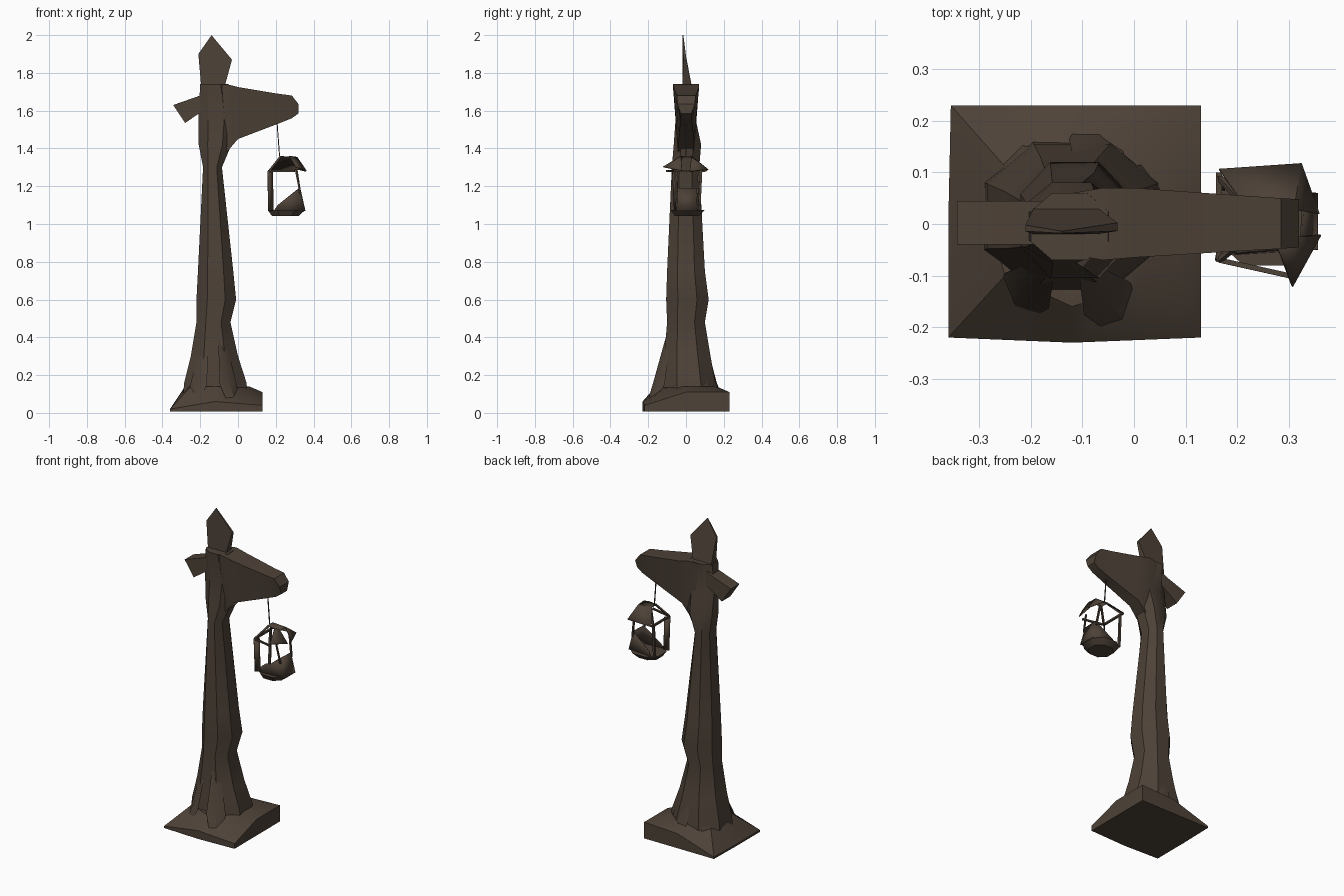
import bpy, bmesh
from mathutils import Vector

cube = bpy.data.objects.get("Cube")
if cube:
    bpy.data.objects.remove(cube, do_unlink=True)

COLOUR = (0.075, 0.054, 0.039, 1)
wood = bpy.data.materials.new("dark_brown_wood")
wood.use_nodes = True
wood.diffuse_color = COLOUR
shader = wood.node_tree.nodes["Principled BSDF"]
shader.inputs["Base Color"].default_value = COLOUR
shader.inputs["Roughness"].default_value = 0.9


def finish(name, bm, angle=0.6):
    bmesh.ops.recalc_face_normals(bm, faces=bm.faces)
    mesh = bpy.data.meshes.new(name)
    bm.to_mesh(mesh)
    bm.free()
    mesh.materials.append(wood)
    obj = bpy.data.objects.new(name, mesh)
    bpy.context.collection.objects.link(obj)
    bpy.ops.object.select_all(action='DESELECT')
    obj.select_set(True)
    bpy.context.view_layer.objects.active = obj
    bpy.ops.object.shade_smooth_by_angle(angle=angle)
    return obj


def loft(name, rings, angle=0.6):
    """Skin a stack of equal-length point rings and cap both ends."""
    bm = bmesh.new()
    loops = [[bm.verts.new(p) for p in ring] for ring in rings]
    n = len(loops[0])
    for a, b in zip(loops, loops[1:]):
        for i in range(n):
            j = (i + 1) % n
            bm.faces.new((a[i], a[j], b[j], b[i]))
    bm.faces.new(loops[0])
    bm.faces.new(loops[-1])
    return finish(name, bm, angle)


def octagon(x0, x1, y0, y1, z, k=0.45):
    """Chamfered rectangle lying flat at height z."""
    cx, cy, rx, ry = (x0 + x1) / 2, (y0 + y1) / 2, (x1 - x0) / 2, (y1 - y0) / 2
    corners = ((1, -k), (1, k), (k, 1), (-k, 1), (-1, k), (-1, -k), (-k, -1), (k, -1))
    return [(cx + u * rx, cy + v * ry, z) for u, v in corners]


def section(x, y0, y1, low, high, taper=0.6):
    """Upright trapezoid across the arm, narrower underneath."""
    return [(x, y0, high), (x, y1, high), (x, y1 * taper, low), (x, y0 * taper, low)]


def beam(name, start, end, width):
    """Thin square bar between two points."""
    a, b = Vector(start), Vector(end)
    d = (b - a).normalized()
    u = d.orthogonal().normalized() * width / 2
    v = d.cross(u)
    return loft(name, [[p + u, p + v, p - u, p - v] for p in (a, b)])


def plate(name, *polygons):
    """Thin sheet made of separate flat polygons."""
    bm = bmesh.new()
    for poly in polygons:
        bm.faces.new([bm.verts.new(p) for p in poly])
    bmesh.ops.remove_doubles(bm, verts=bm.verts, dist=0.001)
    obj = finish(name, bm)
    obj.modifiers.new("thickness", 'SOLIDIFY').thickness = 0.005
    return obj


# Uneven rocky footing, thickest at the back left corner
edge = [(0.13, -0.22, 0.04), (0.13, 0, 0.11), (0.13, 0.23, 0.11), (-0.1, 0.23, 0.1),
        (-0.355, 0.23, 0.02), (-0.36, 0, 0.02), (-0.36, -0.22, 0.02), (-0.12, -0.23, 0.06)]
top = [(0.0, -0.12, 0.13), (0.06, 0, 0.14), (0.03, 0.15, 0.14), (-0.1, 0.16, 0.14),
       (-0.24, 0.1, 0.14), (-0.28, 0, 0.14), (-0.25, -0.1, 0.14), (-0.12, -0.16, 0.14)]
loft("footing", [[(x, y, 0.008) for x, y, z in edge], edge, top])

# Tapered post, from flared foot to head
post_rows = [(-0.29, 0.05, -0.13, 0.16, 0.1), (-0.285, 0.045, -0.125, 0.155, 0.16),
             (-0.25, 0.0, -0.115, 0.13, 0.3), (-0.22, -0.04, -0.1, 0.1, 0.48),
             (-0.22, -0.01, -0.105, 0.12, 0.6), (-0.212, -0.025, -0.1, 0.1, 0.75),
             (-0.185, -0.085, -0.075, 0.07, 1.3), (-0.208, -0.035, -0.065, 0.08, 1.42),
             (-0.21, -0.02, -0.055, 0.05, 1.56), (-0.2, -0.05, -0.07, 0.06, 1.74)]
loft("post", [octagon(*row) for row in post_rows])

# Roots folded over the footing: outer tip, then the point where each meets the post
roots = [((-0.24, -0.17), (-0.17, -0.08)), ((-0.02, -0.19), (-0.09, -0.09)),
         ((0.08, 0.08), (-0.04, 0.04)), ((-0.06, 0.2), (-0.09, 0.09)),
         ((-0.27, 0.13), (-0.18, 0.07))]
for i, (tip, heel) in enumerate(roots):
    t, h = Vector((*tip, 0.04)), Vector((*heel, 0.42))
    side = (h - t).cross(Vector((0, 0, 1))).normalized()
    mid = t.lerp(h, 0.45)
    mid.z = 0.15
    rings = []
    for p, w, rise in ((t, 0.035, 0.03), (mid, 0.055, 0.04), (h, 0.02, 0.01)):
        inward = (h - t).normalized() * 0.03
        rings.append([p - side * w, p + Vector((0, 0, rise)), p + side * w,
                      p + inward - Vector((0, 0, 0.03))])
    loft(f"root_{i + 1}", rings)

# Long bracket arm and the short stub opposite
arm_rows = [(-0.12, -0.06, 0.06, 1.36, 1.735), (-0.06, -0.07, 0.07, 1.38, 1.74),
            (0.0, -0.065, 0.07, 1.45, 1.725), (0.21, -0.052, 0.055, 1.53, 1.69),
            (0.285, -0.048, 0.05, 1.56, 1.68), (0.32, -0.045, 0.048, 1.585, 1.635)]
loft("arm", [section(*row) for row in arm_rows])
stub_profile = [(-0.17, 1.7), (-0.2, 1.68), (-0.343, 1.63), (-0.28, 1.535), (-0.17, 1.61)]
loft("stub", [[(x, y, z) for x, z in stub_profile] for y in (-0.04, 0.045)])

# Flat spearhead finial, thinning upward
outline = [(-0.195, 1.73, 0.025), (-0.21, 1.9, 0.006), (-0.14, 2.0, 0.002),
           (-0.032, 1.87, 0.008), (-0.07, 1.73, 0.025)]
loft("finial", [[(x, s * d + (1.8 - z) * 0.08, z) for x, z, d in outline] for s in (-1, 1)])

# Lantern hanger and open frame
beam("hanger", (0.205, 0, 1.56), (0.22, 0, 1.36), 0.007)
for i, y in enumerate((-0.07, 0.09)):
    beam(f"roof_strut_{i + 1}", (0.165, y, 1.28), (0.225, y * 0.3, 1.355), 0.014)
beam("roof_rim_left", (0.165, -0.07, 1.28), (0.165, 0.1, 1.28), 0.016)
beam("roof_rim_front", (0.165, -0.07, 1.28), (0.3, -0.1, 1.28), 0.014)

# Broken roof panels around the peak
peak = [(0.22, -0.025, 1.36), (0.31, -0.025, 1.355), (0.31, 0.03, 1.355), (0.22, 0.03, 1.36)]
plate("roof", peak,
      [peak[3], peak[2], (0.325, 0.118, 1.29), (0.165, 0.107, 1.28)],
      [peak[2], (0.325, 0.118, 1.29), (0.36, 0.02, 1.28)],
      [peak[1], (0.36, -0.02, 1.28), (0.305, -0.12, 1.3), (0.27, -0.025, 1.358)])

# Lantern corner posts
plate("lantern_post_left", [(0.157, -0.07, 1.28), (0.182, -0.045, 1.28),
                            (0.185, -0.04, 1.07), (0.158, -0.06, 1.07)])
beam("lantern_post_back_left", (0.17, 0.08, 1.28), (0.17, 0.07, 1.07), 0.018)
beam("lantern_post_back_right", (0.31, 0.07, 1.29), (0.33, 0.06, 1.16), 0.014)
beam("lantern_post_front_right", (0.305, -0.06, 1.29), (0.33, -0.05, 1.16), 0.012)

# Lantern tray with a high outer wall
floor = octagon(0.18, 0.32, -0.06, 0.07, 1.042)
rim = octagon(0.157, 0.357, -0.08, 0.1, 1.075)
loft("lantern_tray", [floor, rim])
plate("lantern_wall",
      [(0.357, -0.05, 1.07), (0.357, 0.06, 1.07), (0.33, 0.055, 1.19), (0.325, -0.045, 1.19)],
      [(0.19, -0.06, 1.07), (0.357, -0.05, 1.07), (0.325, -0.045, 1.19), (0.21, -0.055, 1.1)],
      [(0.19, 0.08, 1.07), (0.357, 0.06, 1.07), (0.33, 0.055, 1.19), (0.21, 0.07, 1.1)])
